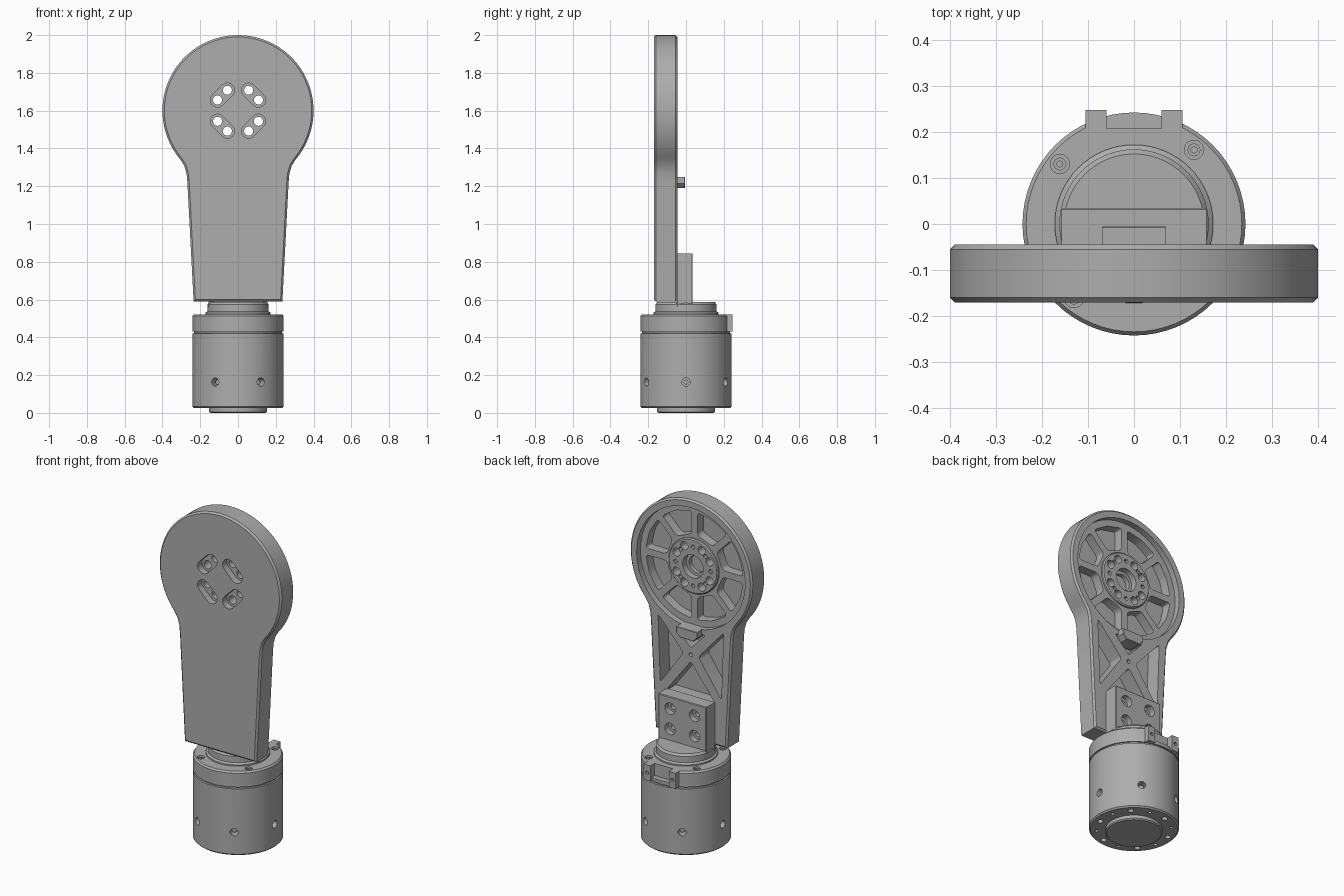
import bpy, bmesh, math
from mathutils import Vector, Matrix

if "Cube" in bpy.data.objects:
    bpy.data.objects.remove(bpy.data.objects["Cube"])

grey = bpy.data.materials.new("satin grey")
grey.diffuse_color = (0.42, 0.42, 0.42, 1)
grey.use_nodes = True
grey.node_tree.nodes["Principled BSDF"].inputs["Base Color"].default_value = grey.diffuse_color
PI = math.pi
HUB = Vector((0, 1.6))


def finish(bm, name):
    bmesh.ops.recalc_face_normals(bm, faces=bm.faces)
    me = bpy.data.meshes.new(name)
    bm.to_mesh(me)
    bm.free()
    ob = bpy.data.objects.new(name, me)
    me.materials.append(grey)
    bpy.context.collection.objects.link(ob)
    return ob


def prism(name, pts, y0, y1, corner=0, chamfer=0):
    """Extrude an x-z outline along y, with optional rounded corners and chamfered rims."""
    bm = bmesh.new()
    face = bm.faces.new([bm.verts.new((p[0], y0, p[1])) for p in pts])
    if corner:
        bmesh.ops.bevel(bm, geom=bm.verts[:], offset=corner, segments=4, profile=0.5, affect='VERTICES')
        face = bm.faces[:][0]
    out = bmesh.ops.extrude_face_region(bm, geom=[face])['geom']
    bmesh.ops.translate(bm, vec=(0, y1 - y0, 0), verts=[v for v in out if isinstance(v, bmesh.types.BMVert)])
    if chamfer:
        rims = [e for e in bm.edges if abs(e.verts[0].co.y - e.verts[1].co.y) < 1e-6]
        bmesh.ops.bevel(bm, geom=rims, offset=chamfer, segments=1, affect='EDGES')
    return finish(bm, name)


def circle(c, r, n=24):
    return [(c[0] + r * math.cos(2 * PI * i / n), c[1] + r * math.sin(2 * PI * i / n)) for i in range(n)]


def polar(r, deg):
    return HUB + Vector((math.cos(math.radians(deg)), math.sin(math.radians(deg)))) * r


def rod(name, start, end, r, n=20):
    """Cylinder between two points."""
    a, b = Vector(start), Vector(end)
    bm = bmesh.new()
    m = Matrix.Translation((a + b) / 2) @ (b - a).to_track_quat('Z', 'Y').to_matrix().to_4x4()
    bmesh.ops.create_cone(bm, cap_ends=True, segments=n, radius1=r, radius2=r, depth=(b - a).length, matrix=m)
    return finish(bm, name)


def lathe(name, profile, n=64):
    """Closed turned solid from (radius, z) pairs."""
    bm = bmesh.new()
    rings = [[bm.verts.new((r * math.cos(2 * PI * i / n), r * math.sin(2 * PI * i / n), z)) for i in range(n)]
             for r, z in profile]
    for lo, hi in zip(rings, rings[1:]):
        for i in range(n):
            bm.faces.new((lo[i], lo[(i + 1) % n], hi[(i + 1) % n], hi[i]))
    bm.faces.new(rings[0][::-1])
    bm.faces.new(rings[-1])
    return finish(bm, name)


def box(name, x0, x1, y0, y1, z0, z1, chamfer=0):
    return prism(name, [(x0, z0), (x1, z0), (x1, z1), (x0, z1)], y0, y1, 0, chamfer)


def combine(target, tools, op='DIFFERENCE'):
    bpy.context.view_layer.objects.active = target
    for t in tools:
        m = target.modifiers.new("cut", 'BOOLEAN')
        m.operation, m.solver, m.object = op, 'EXACT', t
        bpy.ops.object.modifier_apply(modifier=m.name)
        bpy.data.objects.remove(t)


# Arm: round head running into a tapered shank
FRONT, BACK, FLOOR = -0.17, -0.045, -0.135
head = [tuple(polar(0.4, -40 + 260 * i / 56)) for i in range(57)]
right = [(0.235, 0.59), (0.268, 1.22), (0.272, 1.265), (0.285, 1.31)]
outline = right + head + [(-x, z) for x, z in reversed(right)]
arm = prism("arm", outline, FRONT, BACK, chamfer=0.01)

# Dished back of the head, with eight pockets between spokes
cuts = [prism("dish", circle(HUB, 0.355, 64), -0.08, 0.0)]
for k in range(8):
    mid = 22.5 + 45 * k
    pts = []
    for r, s in ((0.185, -1), (0.32, -1), (0.32, 0), (0.32, 1), (0.185, 1)):
        half = 22.5 - math.degrees(math.asin(0.02 / r))
        pts.append(polar(r, mid + s * half))
    cuts.append(prism("pocket", pts, FLOOR, 0.0, corner=0.018))

# Cross-braced pockets in the shank
for s in (1, -1):
    cuts.append(prism("side_pocket", [(s * 0.05, 1.085), (s * 0.215, 1.27), (s * 0.2, 0.87)], FLOOR, 0, 0.015))
cuts.append(prism("upper_pocket", [(0, 1.125), (0.095, 1.225), (-0.095, 1.225)], FLOOR, 0, 0.012))
cuts.append(prism("lower_pocket", [(0, 1.045), (0.165, 0.83), (-0.165, 0.83)], FLOOR, 0, 0.015))
cuts.append(rod("brace_hole", (0, FLOOR, 1.085), (0, 0, 1.085), 0.012))
combine(arm, cuts)

# Raised hub, centre bore and bolt circle
combine(arm, [prism("hub", circle(HUB, 0.162, 48), -0.11, -0.065, chamfer=0.006)], 'UNION')
cuts = [prism("bore", circle(HUB, 0.068, 32), -0.1, 0), prism("bore_step", circle(HUB, 0.05, 32), -0.125, 0)]
for q in range(4):
    mid = 45 + 90 * q
    a, b = polar(0.122, mid - 17.5), polar(0.122, mid + 17.5)
    d = (b - a).normalized()
    n = Vector((-d.y, d.x)) * 0.038
    # Rounded slot in the front, holding two through holes
    slot = []
    for c, side in ((b, 1), (a, -1)):
        for i in range(11):
            t = PI * i / 10
            slot.append(c - side * n * math.cos(t) + side * d * 0.038 * math.sin(t))
    cuts.append(prism("slot", slot, -0.2, -0.13))
    for c in (a, b):
        cuts.append(prism("bolt_hole", circle(c, 0.024, 20), -0.2, 0))
    for ang in (mid, mid + 45):
        cuts.append(prism("pin_hole", circle(polar(0.115, ang), 0.012, 12), -0.1, 0))
combine(arm, cuts)

# Stop tab under the dish
tab = [(-0.045, 1.19), (0.045, 1.19), (0.07, 1.215), (0.07, 1.25), (-0.07, 1.25), (-0.07, 1.215)]
prism("stop_tab", tab, -0.09, -0.005, chamfer=0.003)

# Mounting plate with four counterbored holes
plate = box("mounting_plate", -0.157, 0.157, -0.05, 0.035, 0.56, 0.845, chamfer=0.004)
cuts = []
for x in (-0.08, 0.08):
    for z in (0.655, 0.775):
        cuts.append(rod("counterbore", (x, 0.0, z), (x, 0.1, z), 0.034))
        cuts.append(rod("screw_hole", (x, -0.03, z), (x, 0.1, z), 0.018))
combine(plate, cuts)

# Output neck
lathe("output_neck", [(0.172, 0.51), (0.172, 0.53), (0.162, 0.538), (0.162, 0.575), (0.152, 0.587)])

# Motor cap with notched cable bracket and four screws
cap = lathe("motor_cap", [(0.242, 0.43), (0.242, 0.512), (0.234, 0.522)])
lugs = [box("lug", s * 0.0825 - 0.0225, s * 0.0825 + 0.0225, 0.15, 0.247, 0.43, 0.522) for s in (1, -1)]
combine(cap, lugs, 'UNION')
cuts = [box("notch", -0.06, 0.06, 0.207, 0.3, 0.45, 0.6)]
for s in (1, -1):
    cuts.append(rod("lug_hole", (s * 0.083, 0.22, 0.476), (s * 0.083, 0.3, 0.476), 0.01, 12))
screws = [(0.207 * math.cos(math.radians(a)), 0.207 * math.sin(math.radians(a))) for a in (51, 141, 231, 321)]
for x, y in screws:
    cuts.append(rod("screw_seat", (x, y, 0.495), (x, y, 0.6), 0.021))
combine(cap, cuts)
for x, y in screws:
    screw = rod("cap_screw", (x, y, 0.49), (x, y, 0.515), 0.014, 16)
    combine(screw, [rod("socket", (x, y, 0.503), (x, y, 0.55), 0.007, 6)])

# Motor can: six side holes and a ring of holes underneath
can = lathe("motor_can", [(0.234, 0.025), (0.242, 0.033), (0.242, 0.42), (0.234, 0.422), (0.234, 0.432)])
cuts = []
for k in range(6):
    d = Vector((math.cos(k * PI / 3), math.sin(k * PI / 3), 0))
    z = Vector((0, 0, 0.163))
    cuts.append(rod("side_hole", d * 0.19 + z, d * 0.3 + z, 0.022))
for k in range(12):
    a = (k + 0.5) * PI / 6
    x, y = 0.2 * math.cos(a), 0.2 * math.sin(a)
    cuts.append(rod("base_hole", (x, y, -0.05), (x, y, 0.07), 0.016 if k % 2 else 0.01, 16))
combine(can, cuts)
for k in range(6):
    d = Vector((math.cos(k * PI / 3), math.sin(k * PI / 3), 0))
    z = Vector((0, 0, 0.163))
    rod("side_screw", d * 0.18 + z, d * 0.215 + z, 0.013, 12)

# Base disc
lathe("base_disc", [(0.146, 0.0), (0.153, 0.006), (0.153, 0.04)])

for ob in bpy.context.scene.objects:
    ob.select_set(True)
bpy.context.view_layer.objects.active = arm
bpy.ops.object.shade_smooth_by_angle(angle=math.radians(30))
